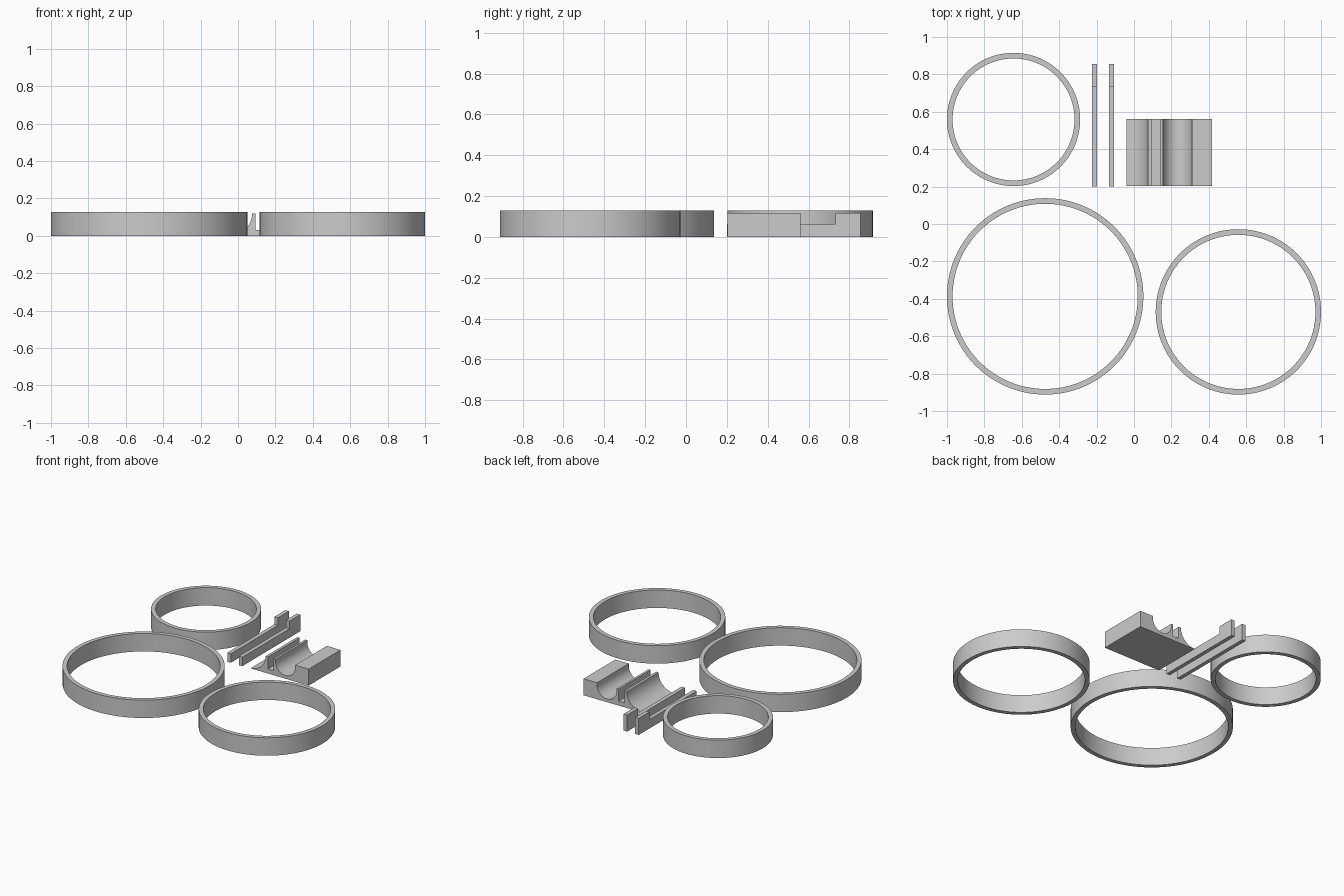
import bpy, bmesh, math

if "Cube" in bpy.data.objects:
    bpy.data.objects.remove(bpy.data.objects["Cube"], do_unlink=True)

grey = bpy.data.materials.new("plain grey")
grey.use_nodes = True
grey.diffuse_color = (0.6, 0.6, 0.6, 1)
grey.node_tree.nodes["Principled BSDF"].inputs["Base Color"].default_value = (0.6, 0.6, 0.6, 1)

RING_HEIGHT = 0.128
TOP = 0.118


def finish(name, bm):
    """Turn a bmesh into a grey object, smooth on curves and sharp at corners."""
    bmesh.ops.recalc_face_normals(bm, faces=bm.faces)
    mesh = bpy.data.meshes.new(name)
    bm.to_mesh(mesh)
    bm.free()
    obj = bpy.data.objects.new(name, mesh)
    bpy.context.collection.objects.link(obj)
    mesh.materials.append(grey)
    bpy.ops.object.select_all(action="DESELECT")
    obj.select_set(True)
    bpy.context.view_layer.objects.active = obj
    bpy.ops.object.shade_smooth_by_angle(angle=math.radians(30))
    return obj


def extrude(name, points, direction):
    """Extrude a closed outline along a direction."""
    bm = bmesh.new()
    face = bm.faces.new([bm.verts.new(p) for p in points])
    result = bmesh.ops.extrude_face_region(bm, geom=[face], use_keep_orig=True)
    moved = [g for g in result["geom"] if isinstance(g, bmesh.types.BMVert)]
    bmesh.ops.translate(bm, verts=moved, vec=direction)
    return finish(name, bm)


def ring(name, x, y, outer, wall=0.03, sides=128):
    """Spin a rectangular wall section into an open band."""
    bm = bmesh.new()
    inner = outer - wall
    section = [(inner, 0), (outer, 0), (outer, RING_HEIGHT), (inner, RING_HEIGHT)]
    verts = [bm.verts.new((x + r, y, z)) for r, z in section]
    edges = [bm.edges.new((verts[i], verts[(i + 1) % 4])) for i in range(4)]
    bmesh.ops.spin(bm, geom=verts + edges, cent=(x, y, 0), axis=(0, 0, 1),
                   angle=math.tau, steps=sides)
    bmesh.ops.remove_doubles(bm, verts=bm.verts, dist=0.0001)
    return finish(name, bm)


def arc(cx, cz, radius, start, end, steps=24):
    """Points on an arc in the x-z plane, angles in degrees."""
    angles = [math.radians(start + (end - start) * i / steps) for i in range(steps + 1)]
    return [(cx + radius * math.cos(a), cz + radius * math.sin(a)) for a in angles]


# Three bands
ring("large_ring", -0.475, -0.387, 0.525)
ring("medium_ring", 0.558, -0.47, 0.442)
ring("small_ring", -0.644, 0.559, 0.356)

# Two flat bars with a raised tab at the back end
bar = [(0.2, 0), (0.855, 0), (0.855, TOP), (0.733, TOP), (0.733, 0.064), (0.2, 0.064)]
for side, x in (("right", -0.225), ("left", -0.134)):
    extrude(side + "_tab_bar", [(x, y, z) for y, z in bar], (0.028, 0, 0))

# Cradle: concave ramp, two fins around a slot, round trough, solid end
profile = [(0.417, 0), (0.417, TOP), (0.31, TOP)]
profile += arc(0.2325, 0.1, 0.0775, 0, -180)
profile += [(0.155, TOP), (0.139, TOP), (0.139, 0.032), (0.094, 0.032), (0.094, TOP)]
profile += arc(-0.04, TOP, 0.115, 0, -90)
profile += [(-0.04, 0)]
extrude("cradle_block", [(x, 0.203, z) for x, z in profile], (0, 0.358, 0))
